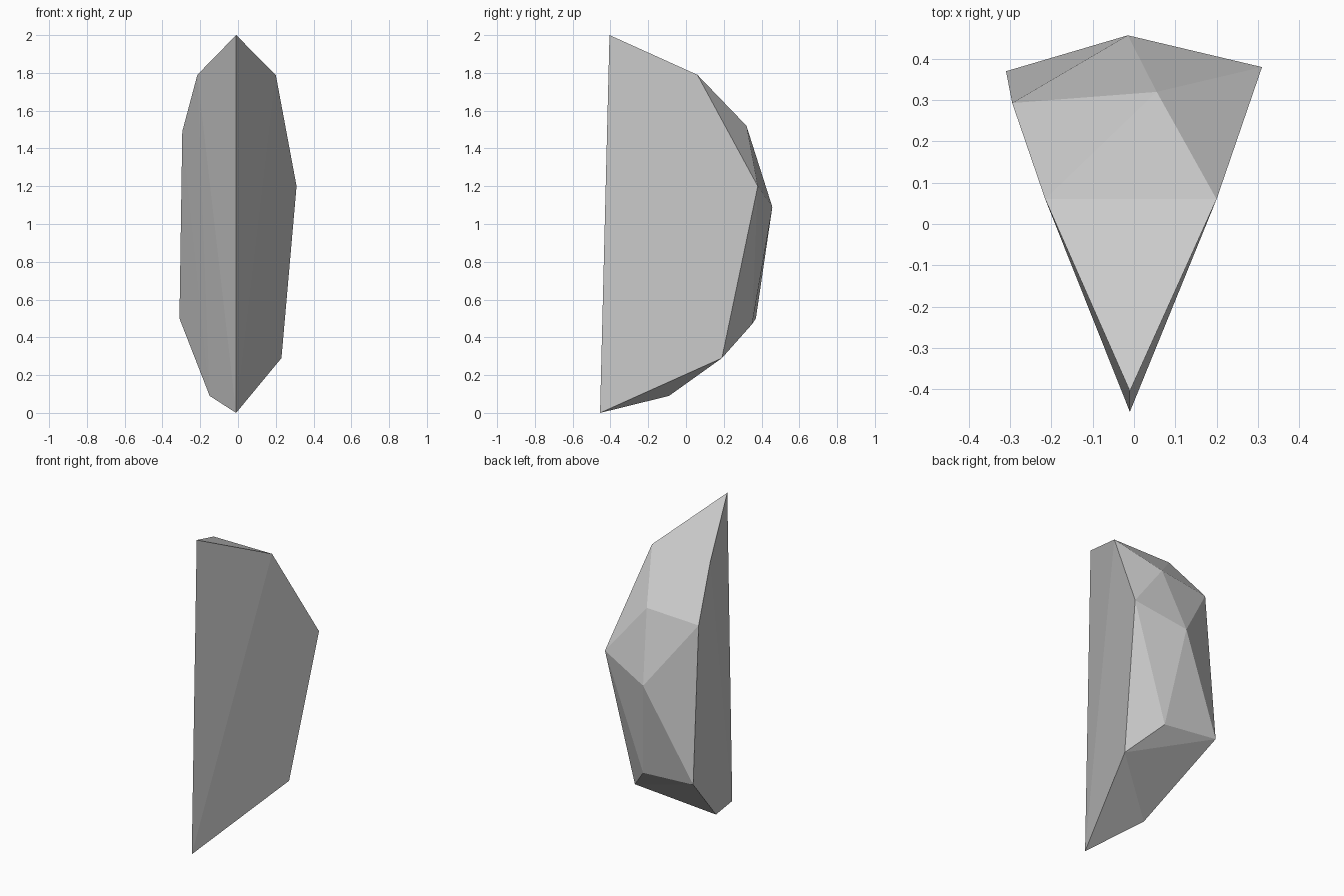
import bpy, bmesh

if "Cube" in bpy.data.objects:
    bpy.data.objects.remove(bpy.data.objects["Cube"])

# Corner profiles of the faceted wedge-shaped shard
front_edge = [(-0.01, -0.455, 0.0), (-0.01, -0.405, 2.0)]
right_rim = [(0.23, 0.19, 0.29), (0.31, 0.38, 1.20), (0.20, 0.06, 1.79)]
left_rim = [(-0.15, -0.09, 0.09), (-0.31, 0.37, 0.50),
            (-0.295, 0.293, 1.49), (-0.215, 0.06, 1.79)]
back_ridge = [(0.06, 0.35, 0.47), (-0.015, 0.457, 1.09), (0.055, 0.32, 1.52)]

# Wrap the corners in a convex skin
bm = bmesh.new()
for co in front_edge + right_rim + left_rim + back_ridge:
    bm.verts.new(co)
bmesh.ops.convex_hull(bm, input=bm.verts)
bmesh.ops.recalc_face_normals(bm, faces=bm.faces)

mesh = bpy.data.meshes.new("rock_shard")
bm.to_mesh(mesh)
bm.free()
shard = bpy.data.objects.new("rock_shard", mesh)
bpy.context.collection.objects.link(shard)
